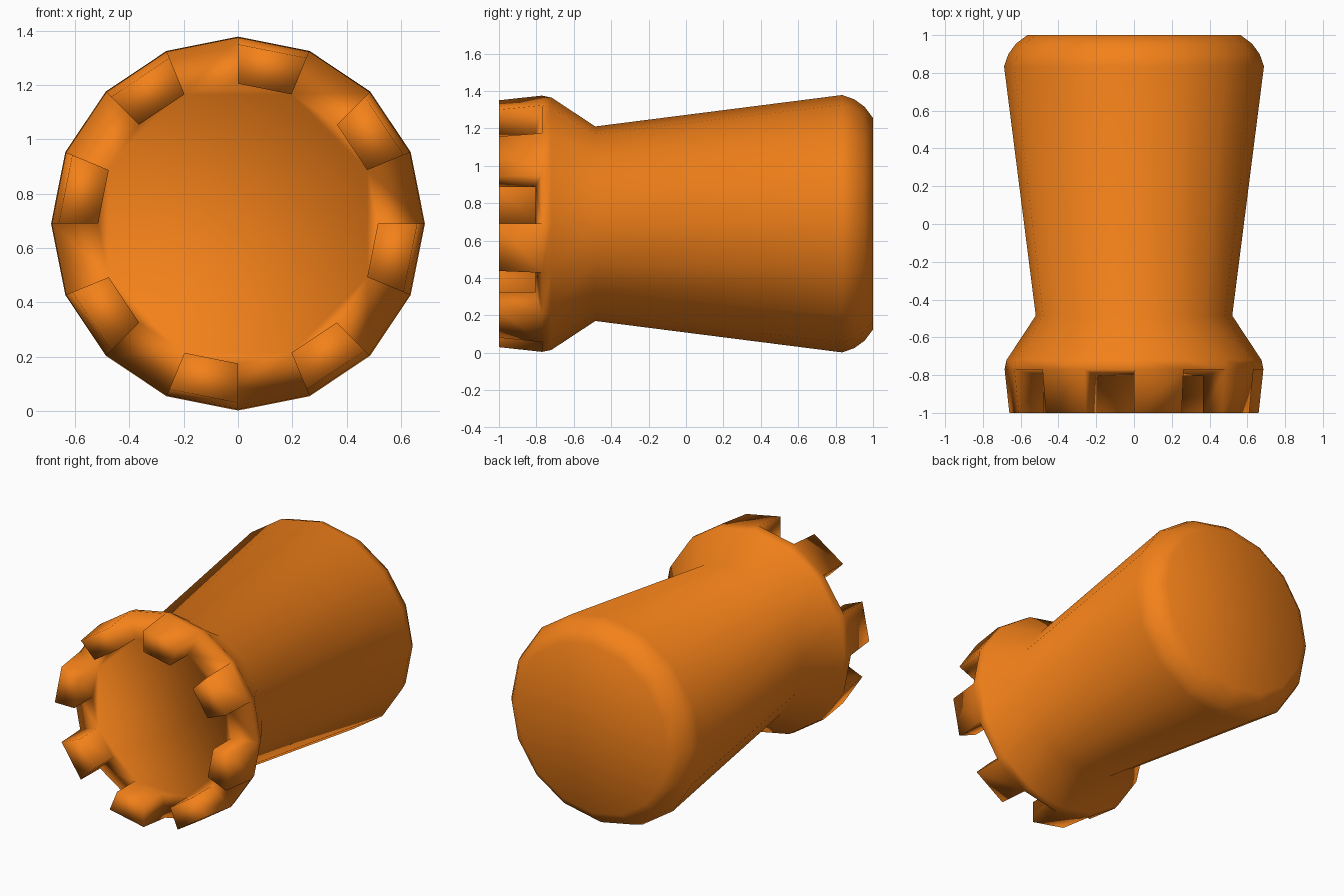
import bpy, bmesh, math

if "Cube" in bpy.data.objects:
    bpy.data.objects.remove(bpy.data.objects["Cube"])

SIDES, CZ = 16, 0.69
bm = bmesh.new()


def ring(r, y):
    pts = [2 * math.pi * i / SIDES for i in range(SIDES)]
    return [bm.verts.new((r * math.cos(a), y, CZ + r * math.sin(a))) for a in pts]


def bridge(a, b):
    for i in range(SIDES):
        j = (i + 1) % SIDES
        bm.faces.new((a[i], a[j], b[j], b[i]))


# Turned body: (radius, y) from the crown's outer rim to the foot
profile = [(0.685, -0.77), (0.675, -0.72), (0.52, -0.485), (0.688, 0.835),
           (0.665, 0.90), (0.625, 0.955), (0.565, 1.0)]
rings = [ring(r, y) for r, y in profile]
for a, b in zip(rings, rings[1:]):
    bridge(a, b)
bm.faces.new(rings[-1])

# Sunken floor of the crown
outer = rings[0]
inner = ring(0.515, -0.805)
bm.faces.new(inner)

# Rim: alternate open gaps and raised battlements
top_out, top_in = ring(0.66, -1.0), ring(0.515, -1.0)
for i in range(SIDES):
    j = (i + 1) % SIDES
    if i % 2 == 0:
        bm.faces.new((outer[i], outer[j], inner[j], inner[i]))
    else:
        base = (outer[i], outer[j], inner[j], inner[i])
        top = (top_out[i], top_out[j], top_in[j], top_in[i])
        bm.faces.new(top)
        for k in range(4):
            m = (k + 1) % 4
            bm.faces.new((base[k], base[m], top[m], top[k]))

bmesh.ops.recalc_face_normals(bm, faces=bm.faces)
for f in bm.faces:
    f.smooth = True

mesh = bpy.data.meshes.new("tower_piece")
bm.to_mesh(mesh)
bm.free()
obj = bpy.data.objects.new("tower_piece", mesh)
bpy.context.collection.objects.link(obj)

# Orange finish
mat = bpy.data.materials.new("orange")
mat.diffuse_color = (0.9, 0.22, 0.01, 1)
mat.use_nodes = True
mat.node_tree.nodes["Principled BSDF"].inputs["Base Color"].default_value = mat.diffuse_color
mesh.materials.append(mat)
